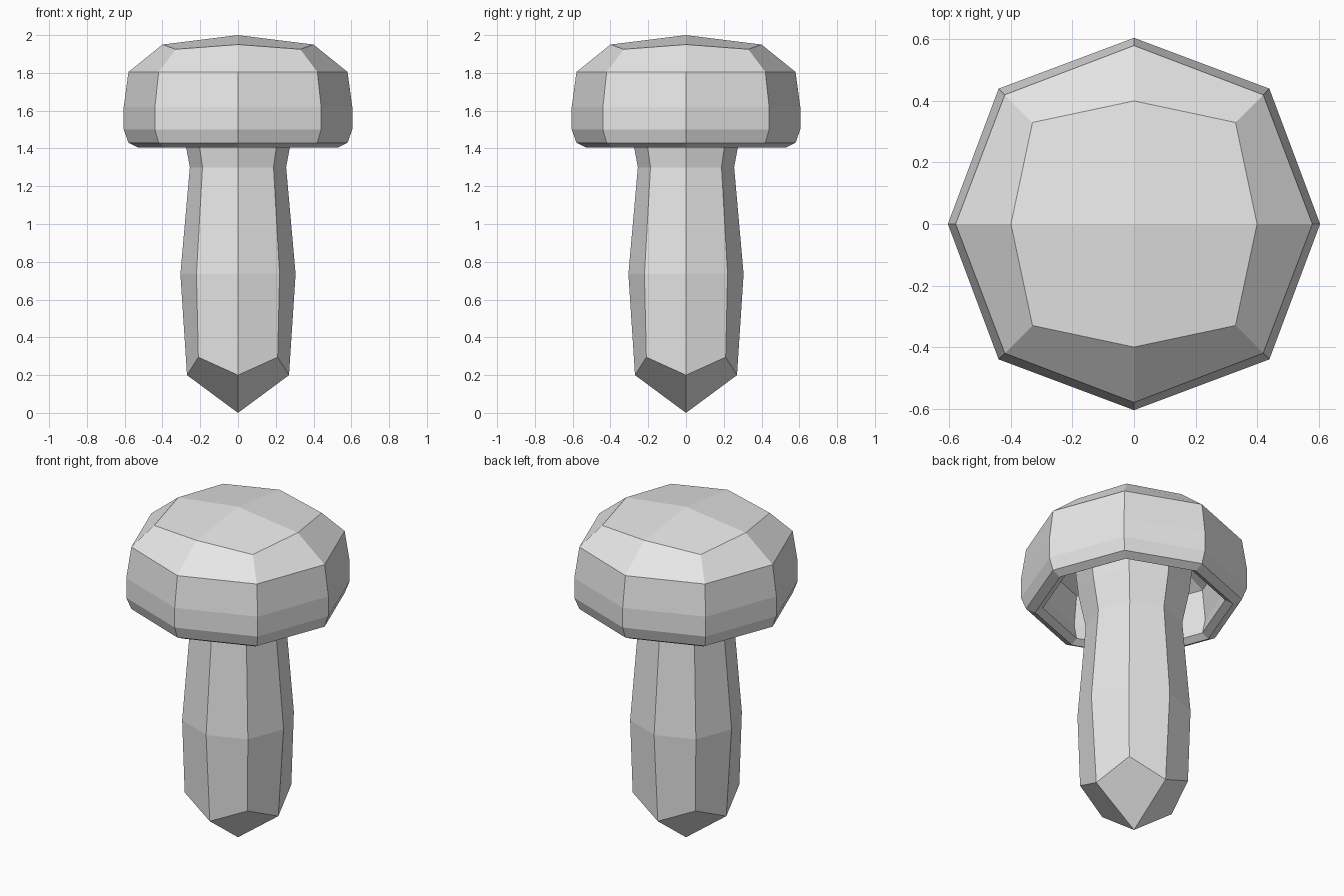
import bpy
import bmesh

cube = bpy.data.objects.get("Cube")
if cube:
    bpy.data.objects.remove(cube, do_unlink=True)

grey = bpy.data.materials.new("plain grey")
grey.use_nodes = True
grey.diffuse_color = (0.8, 0.8, 0.8, 1)
grey.node_tree.nodes["Principled BSDF"].inputs["Base Color"].default_value = (0.8, 0.8, 0.8, 1)


def ring(bm, axis, diag, z_axis, z_diag=None):
    """Eight points: four on the axes, four on the diagonals."""
    z_diag = z_axis if z_diag is None else z_diag
    points = []
    for sx, sy in ((1, 0), (1, 1), (0, 1), (-1, 1), (-1, 0), (-1, -1), (0, -1), (1, -1)):
        r, z = (diag, z_diag) if sx and sy else (axis, z_axis)
        points.append(bm.verts.new((sx * r, sy * r, z)))
    return points


def lathe(name, start, rings, end):
    """Octagonal body whose two ends are closed by four quads around a tip."""
    bm = bmesh.new()
    loops = [ring(bm, *r) for r in rings]
    for a, b in zip(loops, loops[1:]):
        for i in range(8):
            j = (i + 1) % 8
            bm.faces.new((a[i], a[j], b[j], b[i]))
    for z, loop in ((start, loops[0]), (end, loops[-1])):
        tip = bm.verts.new((0, 0, z))
        for i in range(0, 8, 2):
            bm.faces.new((tip, loop[i], loop[i + 1], loop[(i + 2) % 8]))
    bmesh.ops.recalc_face_normals(bm, faces=bm.faces)
    mesh = bpy.data.meshes.new(name)
    bm.to_mesh(mesh)
    bm.free()
    mesh.materials.append(grey)
    obj = bpy.data.objects.new(name, mesh)
    bpy.context.collection.objects.link(obj)
    return obj


# Cap: domed outside, flat rim, hollow underside
lathe("mushroom_cap", 2.0, [
    (0.40, 0.33, 1.95, 1.925),
    (0.58, 0.42, 1.805),
    (0.605, 0.44, 1.62),
    (0.605, 0.44, 1.50),
    (0.58, 0.42, 1.43),
    (0.53, 0.385, 1.405),
    (0.49, 0.355, 1.43),
    (0.51, 0.37, 1.52),
    (0.49, 0.355, 1.70),
    (0.34, 0.26, 1.79, 1.78),
], 1.82)

# Stem: pointed foot, slight belly, neck flaring into the cap
lathe("mushroom_stem", 0.0, [
    (0.27, 0.21, 0.20, 0.295),
    (0.305, 0.22, 0.735),
    (0.255, 0.188, 1.30),
    (0.29, 0.215, 1.49),
    (0.33, 0.24, 1.80),
], 1.84)
